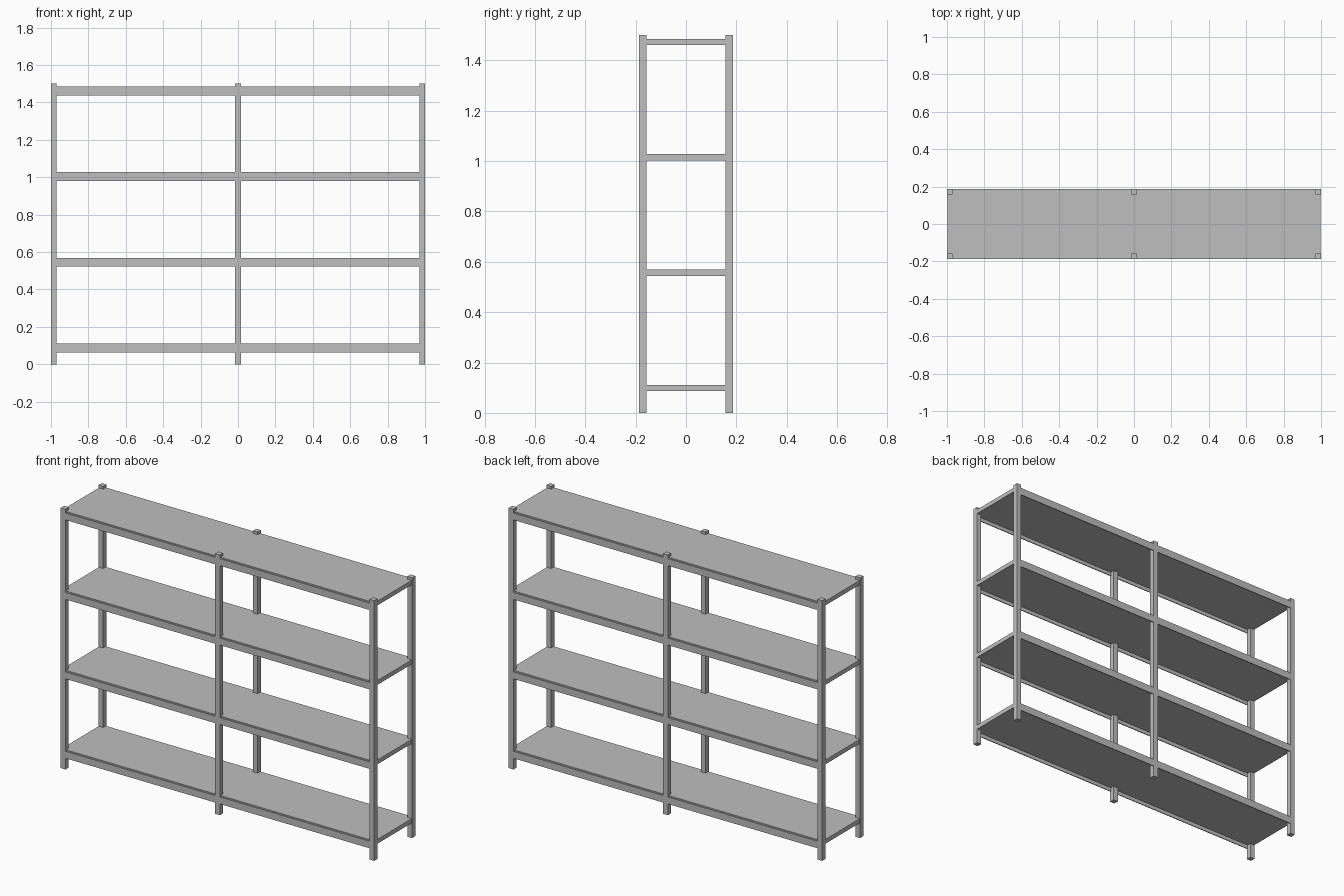
import bpy

cube = bpy.data.objects.get("Cube")
if cube:
    bpy.data.objects.remove(cube, do_unlink=True)

# Single grey finish
GREY = (0.52, 0.52, 0.52, 1.0)
grey = bpy.data.materials.new("light_grey")
grey.use_nodes = True
grey.diffuse_color = GREY
grey.node_tree.nodes["Principled BSDF"].inputs["Base Color"].default_value = GREY

HALF_X, HALF_Y, HEIGHT = 1.0, 0.187, 1.5
POST = 0.03
BEAM_DEPTH, BEAM_HEIGHT = 0.006, 0.04
SHELF_THICK = 0.025
SHELF_TOPS = [0.111 + i * 0.458 for i in range(4)]


def box(name, low, high):
    """Axis-aligned box between two corners."""
    size = [b - a for a, b in zip(low, high)]
    bpy.ops.mesh.primitive_cube_add(size=1)
    obj = bpy.context.object
    obj.name = name
    for v in obj.data.vertices:
        v.co = [a + s * (c + 0.5) for a, s, c in zip(low, size, v.co)]
    obj.data.materials.append(grey)
    return obj


columns = {"right": -HALF_X + POST / 2, "middle": 0.0, "left": HALF_X - POST / 2}
rows = {"front": -1, "back": 1}

# Upright posts
for row, s in rows.items():
    ys = sorted((s * HALF_Y, s * (HALF_Y - POST)))
    for col, x in columns.items():
        box(f"{row}_{col}_post", (x - POST / 2, ys[0], 0),
            (x + POST / 2, ys[1], HEIGHT))

# Shelf boards and the edge beams that carry them
for n, top in enumerate(SHELF_TOPS, 1):
    inner = HALF_Y - BEAM_DEPTH
    box(f"shelf_{n}", (-HALF_X + 0.002, -inner, top - SHELF_THICK),
        (HALF_X - 0.002, inner, top))
    beam_top = top - 0.007
    for row, s in rows.items():
        ys = sorted((s * (HALF_Y - 0.001), s * inner))
        for side, x in (("right", columns["right"]), ("left", columns["middle"])):
            box(f"{row}_{side}_beam_{n}",
                (x + POST / 2, ys[0], beam_top - BEAM_HEIGHT),
                (x + HALF_X - POST, ys[1], beam_top))
